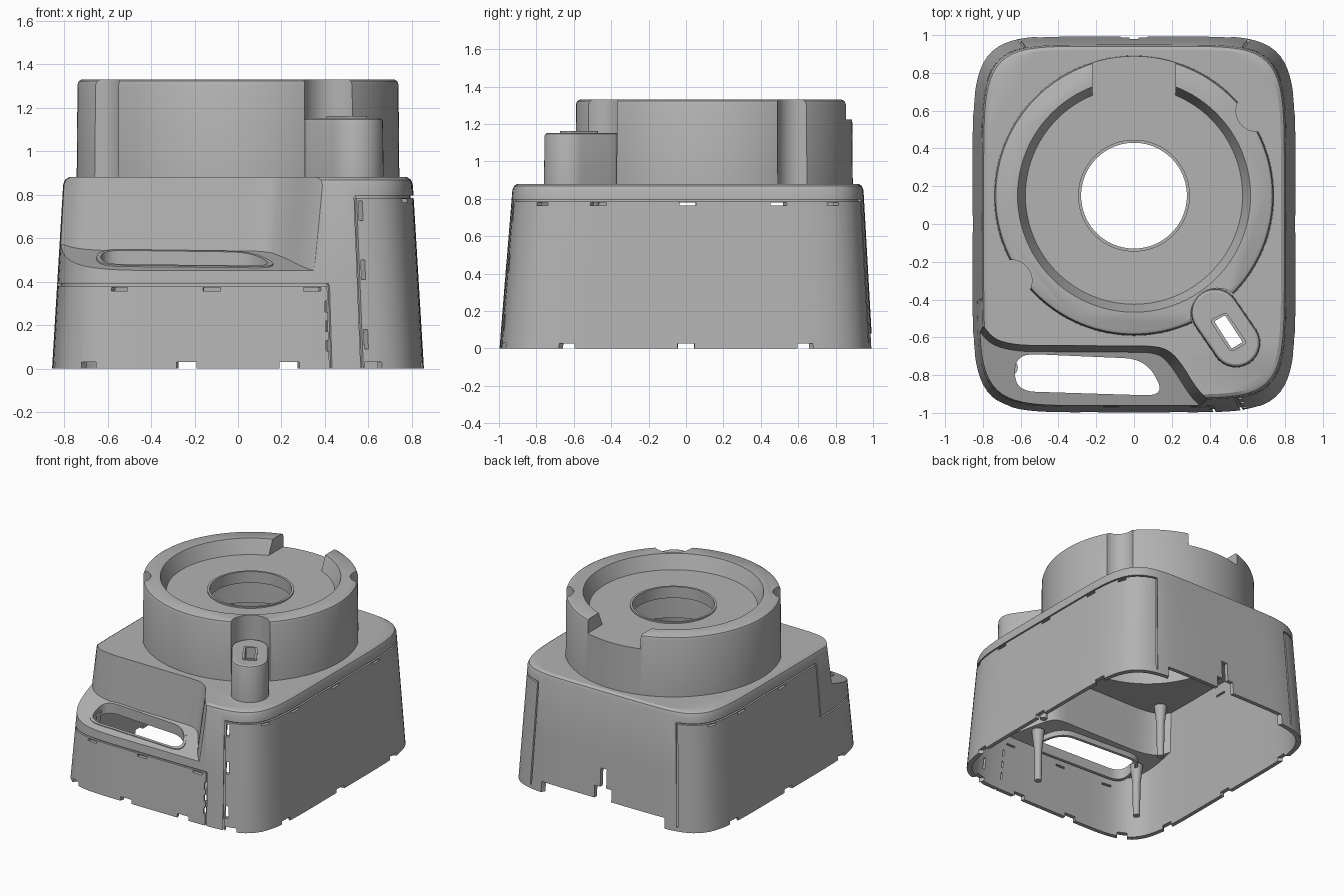
import bpy, bmesh, math
from mathutils import Vector

if "Cube" in bpy.data.objects:
    bpy.data.objects.remove(bpy.data.objects["Cube"])

grey = bpy.data.materials.new("light grey plastic")
grey.use_nodes = True
grey.diffuse_color = (0.45, 0.45, 0.45, 1)
grey.node_tree.nodes["Principled BSDF"].inputs["Base Color"].default_value = grey.diffuse_color

TOP, WALL, RIM = 0.88, 0.03, 1.33
CENTRE = (0, 0.15)


def finish(name, bm):
    bmesh.ops.recalc_face_normals(bm, faces=bm.faces)
    mesh = bpy.data.meshes.new(name)
    bm.to_mesh(mesh)
    bm.free()
    mesh.materials.append(grey)
    ob = bpy.data.objects.new(name, mesh)
    bpy.context.collection.objects.link(ob)
    return ob


def loft(name, rings):
    """Closed solid through rings of equal point count."""
    bm = bmesh.new()
    rows = [[bm.verts.new(p) for p in ring] for ring in rings]
    n = len(rows[0])
    for a, b in zip(rows, rows[1:]):
        for i in range(n):
            j = (i + 1) % n
            bm.faces.new((a[i], a[j], b[j], b[i]))
    bm.faces.new(rows[0])
    bm.faces.new(rows[-1])
    return finish(name, bm)


def at(pts, z):
    """Lift plan points to a height or a height rule."""
    return [(x, y, z(y) if callable(z) else z) for x, y in pts]


def prism(name, pts, z0, z1, high=None):
    return loft(name, [at(pts, z0), at(high or pts, z1)])


def circle(c, r, n=96):
    return [(c[0] + r * math.cos(i * math.tau / n), c[1] + r * math.sin(i * math.tau / n))
            for i in range(n)]


def rounded(pts, r, steps=7):
    """Polygon with softened corners."""
    out = []
    v = [Vector(p) for p in pts]
    for i, p in enumerate(v):
        ends = []
        for q in (v[i - 1], v[(i + 1) % len(v)]):
            d = q - p
            ends.append(p + d.normalized() * min(r, d.length * 0.45))
        for k in range(steps + 1):
            t = k / steps
            out.append(tuple(ends[0].lerp(p, t).lerp(p.lerp(ends[1], t), t)))
    return out


def stadium(a, b, r):
    a, b = Vector(a), Vector(b)
    t = math.atan2(b.y - a.y, b.x - a.x)
    out = []
    for c, start in ((a, t + math.pi / 2), (b, t - math.pi / 2)):
        out += [(c.x + r * math.cos(start + k * math.pi / 20),
                 c.y + r * math.sin(start + k * math.pi / 20)) for k in range(21)]
    return out


def combine(ob, tool, op="DIFFERENCE"):
    tool.hide_render = True
    m = ob.modifiers.new("cut", "BOOLEAN")
    m.object, m.operation, m.solver, m.use_self = tool, op, "EXACT", True
    bpy.context.view_layer.objects.active = ob
    bpy.ops.object.modifier_apply(modifier=m.name)
    bpy.data.objects.remove(tool)


# Tapered, softly bulging outline of the housing
def surf(t, z, inset=0.0):
    k = z / TOP
    a, b = 0.855 - 0.053 * k - inset, 0.997 - 0.06 * k - inset
    r = (abs(math.cos(t) / a) ** 6.5 + abs(math.sin(t) / b) ** 6.5) ** (-1 / 6.5)
    return (r * math.cos(t), r * math.sin(t) + 0.01 * k, z)


def outline(z, inset=0.0):
    return [surf(i * math.tau / 192, z, inset) for i in range(192)]


# Cutter for the lowered grip shelf in the front corner
def shelf_z(y):
    return 0.56 + (y + 0.62) * 0.32


def step_cutter(dx=0, dy=0, dz=0):
    high = [(-1.4, -.47), (-.82, -.48), (-.74, -.6), (-.62, -.63), (.15, -.635),
            (.24, -.69), (.36, -.89), (.46, -.95), (.5, -1.4), (-1.4, -1.4)]
    low = [(-1.4, -.53), (-.84, -.54), (-.76, -.64), (-.62, -.675), (.12, -.68),
           (.19, -.74), (.31, -.93), (.39, -.99), (.42, -1.4), (-1.4, -1.4)]
    move = lambda pts: [(x + dx, y + dy) for x, y in rounded(pts, 0.09)]
    return prism("step_cutter", move(low), lambda y: shelf_z(y) + dz, 1.0, move(high))


# Housing shell
body = loft("housing", [outline(0), outline(0.4), outline(0.845), outline(0.868, 0.007), outline(TOP, 0.024)])
combine(body, step_cutter())
cavity = loft("cavity", [outline(-0.05, WALL), outline(0.4, WALL), outline(TOP - WALL, WALL)])
combine(cavity, step_cutter(0.025, 0.03, -WALL))
combine(body, cavity)
combine(body, prism("turret_opening", circle(CENTRE, 0.6), 0.7, 1))

# Grip opening with a raised lip
grip = [(-.63, -.685), (.06, -.715), (.17, -.91), (-.63, -.885)]
lip = [(-.65, -.67), (.07, -.7), (.2, -.925), (-.65, -.9)]
combine(body, prism("grip_cutter", rounded(grip, 0.11), 0.3, 0.8))
grip_lip = prism("grip_lip", rounded(lip, 0.12), lambda y: shelf_z(y) - 0.07, lambda y: shelf_z(y) + 0.006)
combine(grip_lip, prism("grip_cutter", rounded(grip, 0.11), 0.3, 0.8))


# Panel gaps, latch slots and foot notches follow the wall
cuts = bmesh.new()


def wall_block(t0, t1, z0, z1, depth):
    n = max(1, int((t1 - t0) / 0.035))
    prev = None
    for i in range(n + 1):
        t = t0 + (t1 - t0) * i / n
        ring = [cuts.verts.new(surf(t, z, d)) for z, d in
                ((z0, depth), (z0, -0.03), (z1, -0.03), (z1, depth))]
        if prev:
            for k in range(4):
                cuts.faces.new((prev[k], prev[k - 1], ring[k - 1], ring[k]))
        if i in (0, n):
            cuts.faces.new(ring)
        prev = ring


def ang(x, y):
    t = math.atan2(y, x)
    return t if t > -math.pi / 2 - 1 or x > 0 else t + math.tau


def slot(x, y, width, z0, z1, depth=0.06):
    t = math.atan2(y, x)
    w = width / 2 / math.hypot(x, y) * (abs(x) if abs(x) > 0.8 else abs(y)) / math.hypot(x, y)
    wall_block(t - w, t + w, z0, z1, depth)


GAP = 0.011
right_front, right_back = math.atan2(-.95, .55), math.atan2(.96, .6)
left_back, left_front = math.atan2(.96, -.6), math.atan2(-.42, -.83) + math.tau
front_end = math.atan2(-.98, .42) + math.tau
wall_block(right_front, right_back, 0.785, 0.785 + GAP, 0.015)
wall_block(left_back, left_front, 0.785, 0.785 + GAP, 0.015)
wall_block(left_front, front_end, 0.38, 0.38 + GAP, 0.015)
for t, z0, z1 in ((right_front, -.02, .79), (right_back, .03, .79), (left_back, .03, .79),
                  (left_front, .385, .79), (front_end, -.02, .385)):
    wall_block(t - 0.005, t + 0.005, z0, z1, 0.015)
for y in (-.84, -.49, 0, .5, .84):
    slot(.83, y, 0.09, 0.765, 0.779)
    if y > -.4:
        slot(-.83, y, 0.09, 0.765, 0.779)
for x in (-.55, -.12, .34):
    slot(x, -.97, 0.08, 0.358, 0.372)
for z in (.09, .41, .68):
    slot(.575, -.95, 0.02, z, z + 0.09)
for z in (.08, .17, .26):
    slot(.405, -.97, 0.015, z, z + 0.05)
for x in (-.7, -.23, .23, .62):
    slot(x, -.97, 0.09, -0.02, 0.03)
for y in (-.64, .0, .64):
    for x in (-.85, .85):
        slot(x, y, 0.09, -0.02, 0.025)
# Ragged cable opening at the back
slot(0, .98, 0.94, -0.02, 0.08, 0.1)
slot(0, .98, 0.14, 0.07, 0.17, 0.1)
slot(0, .98, 0.05, 0.16, 0.31, 0.1)
combine(body, finish("wall_cuts", cuts))

# Round turret with side notches, recessed top and an open back
turret = loft("turret", [at(circle(CENTRE, r, 128), z) for r, z in
                         ((.742, .86), (.738, 1.305), (.732, 1.322), (.718, RIM))])
for c, r in (((-.65, -.30), .11), ((.65, .60), .11), ((.44, -.48), .14)):
    combine(turret, prism("notch", circle(c, r, 48), 0.8, 1.5))
combine(turret, prism("recess", circle(CENTRE, .575), 1.225, RIM + .02, circle(CENTRE, .625)))
combine(turret, prism("back_gap", [(-.22, .5), (.22, .5), (.22, 1.2), (-.22, 1.2)], 1.225, 1.5))
combine(turret, prism("hollow", circle(CENTRE, 0.6), 0.8, 1.195))
combine(turret, prism("bore", circle(CENTRE, 0.28), 0.8, 1.5))

# Lip round the central bore
bore_lip = prism("bore_lip", circle(CENTRE, 0.296), 1.15, 1.235)
combine(bore_lip, prism("bore", circle(CENTRE, 0.28), 0.8, 1.5))

# Switch tower with a slotted top
ends = ((.43, -.47), (.54, -.63))
tower = loft("switch_tower", [at(stadium(*ends, r), z) for r, z in
                              ((.13, .86), (.126, 1.135), (.122, 1.146), (.112, 1.152))])
collar = prism("slot_collar", rounded([(.40, -.51), (.488, -.465), (.60, -.63), (.512, -.68)], 0.02), 1.13, 1.162)
for ob in (tower, collar, body):
    hole = [(.425, -.515), (.482, -.483), (.575, -.625), (.517, -.66)]
    combine(ob, prism("slot_cutter", rounded(hole, 0.01), 0.7, 1.3))

# Screw posts inside
posts = []
for i, (x, y, z) in enumerate(((.3, -.62, .85), (-.66, -.5, .85), (-.62, .78, .85), (.62, .78, .85),
                               (-.66, -.76, .49), (.2, -.8, .47))):
    posts.append(loft(f"screw_post_{i + 1}", [at(circle((x, y), r, 20), h) for r, h in
                                              ((.025, z - .4), (.028, z - .15), (.045, z))]))

# Smooth curved faces, keep edges crisp
bpy.ops.object.select_all(action="DESELECT")
for ob in [body, grip_lip, turret, bore_lip, tower, collar] + posts:
    ob.select_set(True)
bpy.context.view_layer.objects.active = body
bpy.ops.object.shade_smooth_by_angle(angle=math.radians(30))
